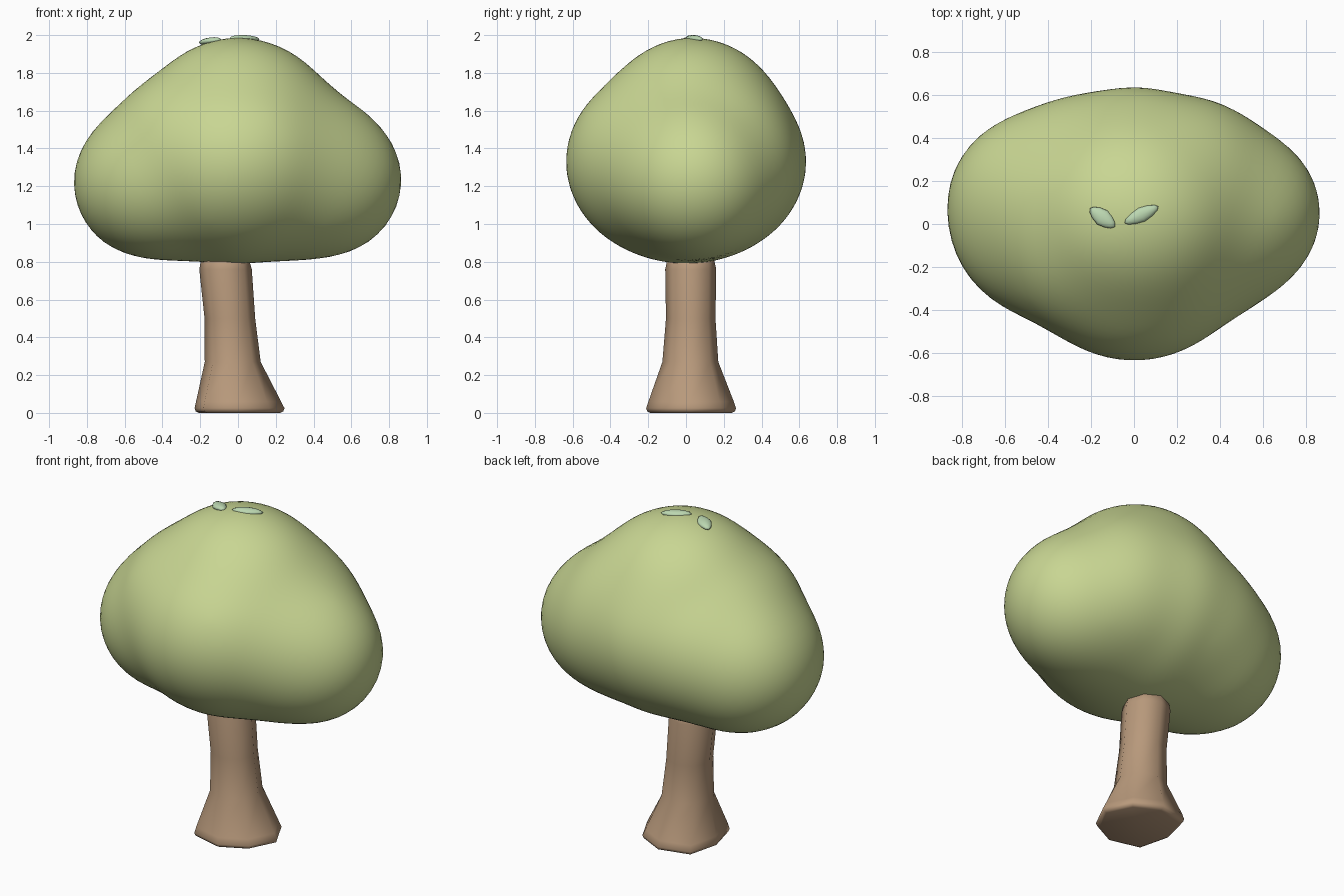
import bpy, bmesh
from math import sin, cos, pi, radians
from mathutils import Vector, Matrix

if "Cube" in bpy.data.objects:
    bpy.data.objects.remove(bpy.data.objects["Cube"])


def finish(bm, name, color, angle=60):
    bmesh.ops.recalc_face_normals(bm, faces=bm.faces)
    me = bpy.data.meshes.new(name)
    bm.to_mesh(me)
    bm.free()
    ob = bpy.data.objects.new(name, me)
    bpy.context.collection.objects.link(ob)
    mat = bpy.data.materials.new(name + "_color")
    mat.diffuse_color = (*color, 1)
    mat.use_nodes = True
    mat.node_tree.nodes["Principled BSDF"].inputs["Base Color"].default_value = mat.diffuse_color
    me.materials.append(mat)
    bpy.ops.object.select_all(action='DESELECT')
    ob.select_set(True)
    bpy.context.view_layer.objects.active = ob
    bpy.ops.object.shade_smooth_by_angle(angle=radians(angle))
    return ob


# Canopy: ellipsoids (centre, radii, blend width) merged into one soft surface
BLOBS = [
    ((0, 0, 1.33), (0.60, 0.635, 0.535), 0.0),          # middle
    ((0, 0.035, 1.50), (0.525, 0.49, 0.485), 0.06),     # crown
    ((-0.46, 0.06, 1.225), (0.415, 0.42, 0.395), 0.20),  # left lobe
    ((0.465, 0.05, 1.23), (0.412, 0.40, 0.40), 0.20),   # right lobe
    ((-0.30, 0.04, 1.42), (0.36, 0.38, 0.36), 0.08),    # left shoulder
    ((-0.25, -0.10, 1.41), (0.37, 0.38, 0.38), 0.08),   # front left shoulder
    ((0.22, 0.18, 1.42), (0.36, 0.36, 0.37), 0.08),     # back right shoulder
    ((-0.47, 0.14, 1.23), (0.36, 0.36, 0.37), 0.08),    # back left
    ((-0.25, 0.22, 1.30), (0.36, 0.36, 0.37), 0.08),    # back
    ((0.28, 0.21, 1.30), (0.36, 0.36, 0.37), 0.08),     # back right
    ((-0.45, -0.05, 1.21), (0.36, 0.36, 0.35), 0.08),   # front left
]


def ellipsoid(p, c, r):
    q = Vector([(p[i] - c[i]) / r[i] for i in range(3)])
    return (q.length - 1) * min(r)


def field(p):
    d = 10.0
    for c, r, k in BLOBS:
        e = ellipsoid(p, c, r)
        h = max(k - abs(d - e), 0) / k if k else 0
        d = min(d, e) - h * h * k / 4
    return d


bm = bmesh.new()
bmesh.ops.create_icosphere(bm, subdivisions=5, radius=1)
core = Vector((0, 0.02, 1.27))
for v in bm.verts:
    d = v.co.normalized()
    lo, hi = 0.0, 1.3
    for _ in range(14):
        mid = (lo + hi) / 2
        if field(core + d * mid) < 0.006:
            lo = mid
        else:
            hi = mid
    v.co = core + d * lo
for _ in range(6):
    bmesh.ops.smooth_vert(bm, verts=bm.verts, factor=0.5,
                          use_axis_x=True, use_axis_y=True, use_axis_z=True)
finish(bm, "canopy", (0.58, 0.67, 0.29), 80)

# Trunk: eight-sided rings (z, centre x, centre y, radius x, radius y), flared foot
RINGS = [
    (0.0, 0.008, 0.027, 0.215, 0.215),
    (0.008, 0.008, 0.027, 0.232, 0.232),
    (0.025, 0.008, 0.027, 0.238, 0.238),
    (0.06, 0.003, 0.027, 0.225, 0.226),
    (0.27, -0.028, 0.023, 0.148, 0.148),
    (0.50, -0.043, 0.025, 0.134, 0.131),
    (0.76, -0.066, 0.025, 0.139, 0.135),
    (0.84, -0.07, 0.025, 0.12, 0.118),
]
bm = bmesh.new()
N = 8
loops = []
for z, cx, cy, rx, ry in RINGS:
    loops.append([])
    for i in range(N):
        a = 2 * pi * i / N
        s = 1.0
        if i % 2:  # diagonal root corners, longer on the left
            s = 1.0 if z > 0.1 else (1.13 if i in (3, 5) else 0.94)
        loops[-1].append(bm.verts.new((cx + s * rx * cos(a), cy + s * ry * sin(a), z)))
for a, b in zip(loops, loops[1:]):
    for i in range(N):
        j = (i + 1) % N
        bm.faces.new((a[i], a[j], b[j], b[i]))
bm.faces.new(loops[0])
bm.faces.new(loops[-1])
finish(bm, "trunk", (0.48, 0.32, 0.20), 89)


# Leaves: small flattened pointed ovals resting on the crown
def leaf(name, centre, length, width, thick, yaw, pitch):
    bm = bmesh.new()
    bmesh.ops.create_uvsphere(bm, u_segments=12, v_segments=8, radius=1)
    for v in bm.verts:
        taper = 1 - 0.25 * abs(v.co.x)
        v.co = Vector((v.co.x * length / 2, v.co.y * width / 2 * taper, v.co.z * thick / 2))
    bm.transform(Matrix.Translation(centre)
                 @ Matrix.Rotation(radians(yaw), 4, 'Z')
                 @ Matrix.Rotation(radians(pitch), 4, 'Y'))
    finish(bm, name, (0.50, 0.68, 0.44), 80)


leaf("leaf_left", (-0.147, 0.03, 1.968), 0.145, 0.08, 0.038, 143, 7)
leaf("leaf_right", (0.035, 0.043, 1.981), 0.175, 0.07, 0.038, 26, 2)
